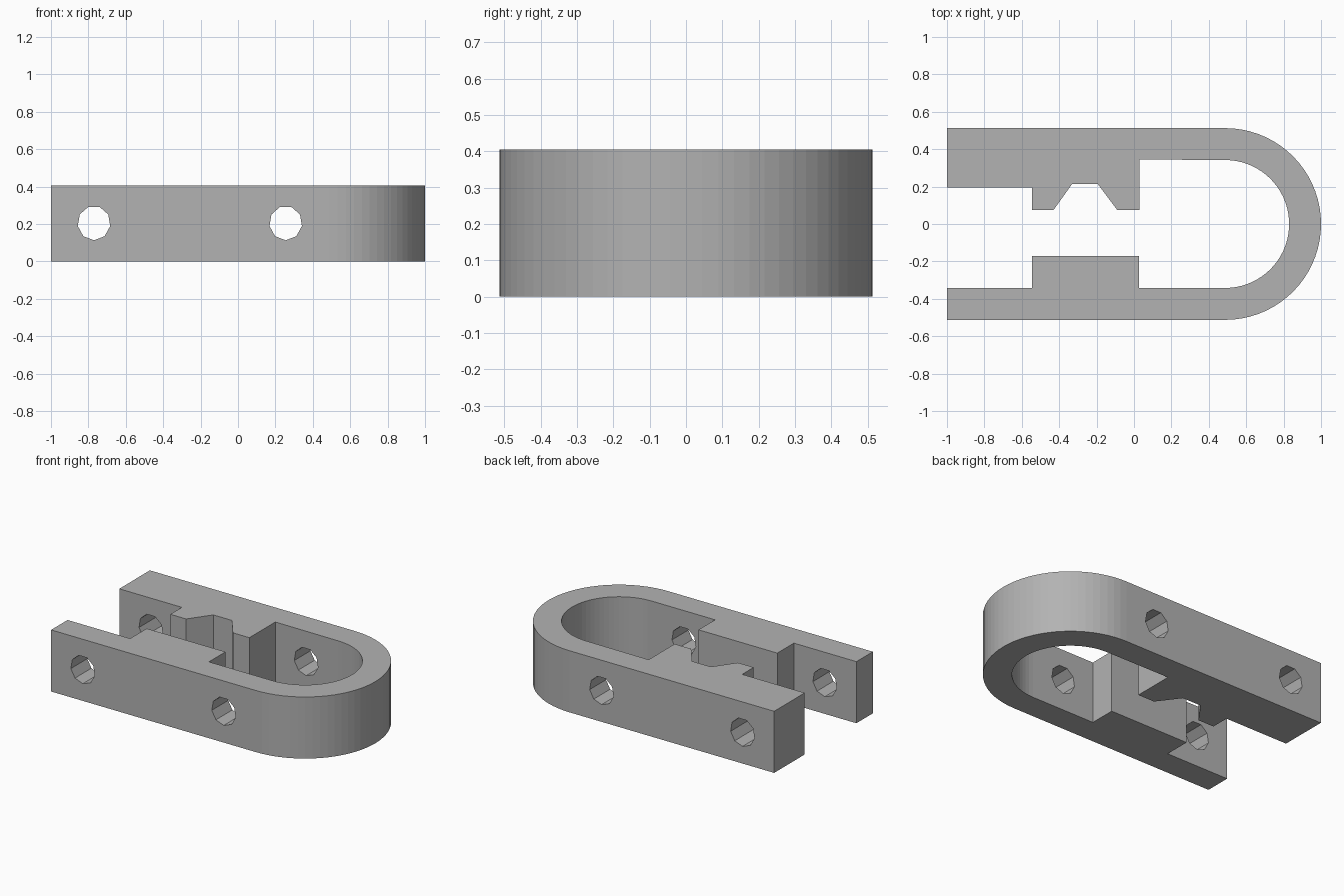
import bpy, bmesh, math
from mathutils import Matrix

cube = bpy.data.objects.get("Cube")
if cube:
    bpy.data.objects.remove(cube, do_unlink=True)

HEIGHT = 0.405
BEND_X = 0.4875
OUTER, INNER = 0.5125, 0.342

grey = bpy.data.materials.new("plain grey")
grey.use_nodes = True
colour = (0.45, 0.45, 0.45, 1)
grey.diffuse_color = colour
grey.node_tree.nodes["Principled BSDF"].inputs["Base Color"].default_value = colour


def new_object(name, bm):
    bmesh.ops.recalc_face_normals(bm, faces=bm.faces)
    mesh = bpy.data.meshes.new(name)
    bm.to_mesh(mesh)
    bm.free()
    mesh.materials.append(grey)
    obj = bpy.data.objects.new(name, mesh)
    bpy.context.collection.objects.link(obj)
    return obj


def arc(radius, start, end, steps=36):
    angles = [math.radians(start + (end - start) * i / steps) for i in range(steps + 1)]
    return [(BEND_X + radius * math.cos(a), radius * math.sin(a)) for a in angles]


# Outline of the clamp: outer bend, notched back jaw, inner bend, front jaw
back_jaw = [(0.03, 0.345), (0.03, 0.075), (-0.09, 0.075), (-0.195, 0.215),
            (-0.33, 0.215), (-0.43, 0.075), (-0.545, 0.075), (-0.545, 0.195),
            (-1, 0.195)]
front_jaw = [(-1, -0.342), (-0.545, -0.342), (-0.545, -0.17),
             (0.028, -0.17), (0.028, -0.342)]
outline = ([(-1, -OUTER)] + arc(OUTER, -90, 90) + [(-1, OUTER)]
           + back_jaw[::-1] + arc(INNER, 90, -90) + front_jaw[::-1])

# Clamp body extruded from the outline
bm = bmesh.new()
base = bm.faces.new([bm.verts.new((x, y, 0)) for x, y in outline])
extruded = bmesh.ops.extrude_face_region(bm, geom=[base])
top = [v for v in extruded["geom"] if isinstance(v, bmesh.types.BMVert)]
bmesh.ops.translate(bm, verts=top, vec=(0, 0, HEIGHT))
body = new_object("clamp_body", bm)

# Bolt holes through both arms
bm = bmesh.new()
for x in (-0.77, 0.255):
    place = (Matrix.Translation((x, 0, 0.205)) @ Matrix.Rotation(math.pi / 2, 4, "X")
             @ Matrix.Rotation(-math.pi / 2, 4, "Z") @ Matrix.Diagonal((0.092, 0.088, 1, 1)))
    # Polygon corner points straight down
    ring = [place @ Matrix.Rotation(math.tau * i / 9, 4, "Z") for i in range(9)]
    ends = []
    for depth in (-0.7, 0.7):
        ends.append([bm.verts.new(place @ (Matrix.Rotation(math.tau * i / 9, 3, "Z")
                     @ Matrix.Identity(3).col[0]).to_4d().to_3d()) for i in range(9)])
        for v in ends[-1]:
            v.co.y = depth
    bm.faces.new(ends[0])
    bm.faces.new(ends[1][::-1])
    for i in range(9):
        j = (i + 1) % 9
        bm.faces.new((ends[0][i], ends[0][j], ends[1][j], ends[1][i]))
cutter = new_object("bolt_hole_cutter", bm)
cutter.hide_render = True
cutter.hide_viewport = True

cut = body.modifiers.new("bolt holes", "BOOLEAN")
cut.operation = "DIFFERENCE"
cut.solver = "EXACT"
cut.object = cutter
